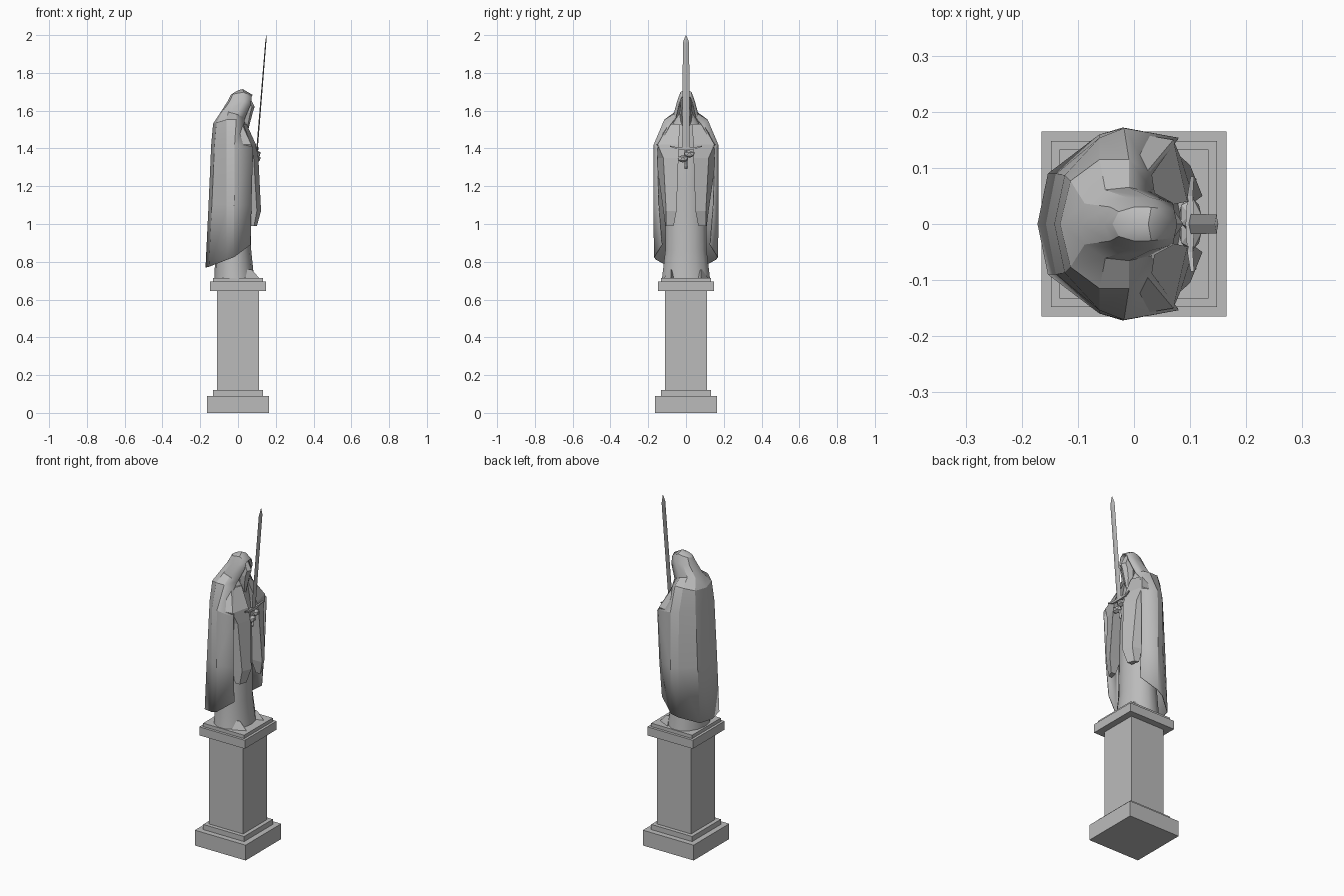
import bpy, math
from mathutils import Matrix, Vector

cube = bpy.data.objects.get("Cube")
if cube:
    bpy.data.objects.remove(cube, do_unlink=True)

stone = bpy.data.materials.new("grey stone")
stone.use_nodes = True
colour = (0.5, 0.5, 0.5, 1)
stone.diffuse_color = colour
stone.node_tree.nodes["Principled BSDF"].inputs["Base Color"].default_value = colour


def finish(obj, name, smooth=None):
    """Name the part, give it the stone colour and optional smooth shading."""
    obj.name = name
    obj.data.materials.clear()
    obj.data.materials.append(stone)
    if smooth:
        bpy.ops.object.select_all(action='DESELECT')
        obj.select_set(True)
        bpy.context.view_layer.objects.active = obj
        bpy.ops.object.shade_smooth_by_angle(angle=math.radians(smooth))
    return obj


def loft(name, rings, closed=True, caps=True, smooth=None):
    """Skin a stack of rings that all have the same number of points."""
    n = len(rings[0])
    verts = [p for ring in rings for p in ring]
    faces = []
    for r in range(len(rings) - 1):
        for i in range(n if closed else n - 1):
            j = (i + 1) % n
            faces.append((r * n + i, r * n + j, (r + 1) * n + j, (r + 1) * n + i))
    if caps:
        faces.append(tuple(reversed(range(n))))
        faces.append(tuple(range(len(verts) - n, len(verts))))
    mesh = bpy.data.meshes.new(name)
    mesh.from_pydata(verts, [], faces)
    mesh.validate()
    obj = bpy.data.objects.new(name, mesh)
    bpy.context.collection.objects.link(obj)
    return finish(obj, name, smooth)


def mirror(obj):
    mod = obj.modifiers.new("Mirror", 'MIRROR')
    mod.use_axis = (False, True, False)
    mod.merge_threshold = 0.0005
    return mod


def block(name, half, low, high):
    bpy.ops.mesh.primitive_cube_add(size=1, location=(0, 0, (low + high) / 2))
    obj = bpy.context.object
    obj.data.transform(Matrix.Diagonal((half * 2, half * 2, high - low, 1)))
    finish(obj, name)


# Pedestal
block("pedestal_base", 0.165, 0, 0.09)
block("pedestal_step", 0.133, 0.09, 0.12)
block("pedestal_shaft", 0.11, 0.12, 0.645)
block("pedestal_cap", 0.148, 0.645, 0.695)
block("pedestal_top", 0.133, 0.695, 0.715)


# Inner robe: oval sections given as height, back, front, half width
def oval(z, back, front, width, sides=14):
    mid, reach = (back + front) / 2, (front - back) / 2
    angles = [math.tau * i / sides for i in range(sides)]
    return [(mid + reach * math.cos(a), width * math.sin(a), z) for a in angles]


loft("inner_robe", [oval(*s) for s in (
    (0.715, -0.125, 0.085, 0.13),
    (0.86, -0.12, 0.07, 0.112),
    (1.2, -0.11, 0.065, 0.11),
    (1.42, -0.1, 0.055, 0.11),
    (1.52, -0.09, 0.045, 0.08),
    (1.58, -0.06, 0.03, 0.04))], smooth=40)

# Cloak and hood: half sections from the spine round to the front edge
cloak = loft("hooded_cloak", [
    [(-.168, 0, .77), (-.15, .088, .775), (-.06, .155, .81), (-.02, .166, .825), (.065, .125, .89)],
    [(-.152, 0, 1.1), (-.135, .088, 1.1), (-.06, .156, 1.1), (-.02, .168, 1.1), (.07, .142, 1.1)],
    [(-.138, 0, 1.42), (-.12, .085, 1.42), (-.06, .15, 1.42), (-.018, .167, 1.42), (.078, .15, 1.4)],
    [(-.128, 0, 1.53), (-.11, .075, 1.535), (-.06, .112, 1.55), (-.01, .112, 1.55), (.03, .085, 1.52)],
    [(-.095, 0, 1.58), (-.085, .035, 1.585), (-.05, .058, 1.59), (-.01, .062, 1.58), (.035, .052, 1.56)],
    [(-.05, 0, 1.65), (-.04, .028, 1.65), (-.01, .043, 1.65), (.03, .043, 1.65), (.068, .034, 1.635)],
    [(-.035, 0, 1.68), (-.025, .02, 1.685), (.0, .027, 1.69), (.03, .027, 1.695), (.07, .022, 1.67)],
    [(-.03, 0, 1.685), (-.015, 0, 1.695), (.005, 0, 1.705), (.025, 0, 1.71), (.075, 0, 1.68)],
], closed=False, caps=False, smooth=22)
mirror(cloak)
shell = cloak.modifiers.new("Cloth thickness", 'SOLIDIFY')
shell.thickness = 0.004

# Wide hanging sleeves, running from the shoulder to the low tip
mirror(loft("sleeves", [[(x, y, z) for x, y in ring] for z, ring in (
    (0.99, ((.07, .065), (.06, .11), (.085, .105), (.1, .065))),
    (1.07, ((.05, .05), (.04, .12), (.1, .105), (.122, .05))),
    (1.35, ((.02, .045), (-.02, .16), (.083, .12), (.108, .04))),
    (1.42, ((.0, .05), (-.02, .165), (.07, .15), (.095, .04))),
    (1.53, ((-.02, .04), (-.02, .112), (.02, .09), (.045, .03))))]))

# Face and beard under the hood
loft("face_and_beard", [oval(*s, sides=8) for s in (
    (1.48, 0.03, 0.05, 0.01),
    (1.54, 0.0, 0.065, 0.028),
    (1.59, -0.01, 0.078, 0.034),
    (1.62, -0.01, 0.088, 0.03),
    (1.66, -0.01, 0.068, 0.028),
    (1.69, 0.0, 0.05, 0.016))])

# Shoe tips
mirror(loft("shoe_tips", [
    [(.04, .055, .715), (.112, .08, .715), (.04, .115, .715)],
    [(.05, .075, .76), (.07, .08, .76), (.05, .085, .76)]]))

# Sword, leaning forward: every part is a stack of flat diamonds on its axis
pommel, tip = Vector((0.092, 0, 1.29)), Vector((0.15, 0, 2))
axis = tip - pommel


def diamond(z, thick, width):
    centre = pommel + axis * ((z - pommel.z) / axis.z)
    return [centre + Vector(p) for p in
            ((thick, 0, 0), (0, width, 0), (-thick, 0, 0), (0, -width, 0))]


loft("sword_blade", [diamond(*s) for s in (
    (1.4, .004, .018), (1.96, .003, .017), (1.999, .0005, .002))])
loft("sword_grip", [diamond(*s) for s in (
    (1.29, .005, .006), (1.305, .01, .012), (1.315, .006, .007), (1.4, .006, .008))])
mirror(loft("sword_guard", [
    [(x + dx, y, z + dz) for dx, dz in ((-h, -h), (h, -h), (h, h), (-h, h))]
    for x, y, z, h in ((.1, 0, 1.4, .008), (.1, .05, 1.402, .005), (.104, .085, 1.412, .003))]))

# Clasped hands around the grip
for side, height in ((1, 1.37), (-1, 1.345)):
    bpy.ops.mesh.primitive_ico_sphere_add(subdivisions=1, radius=1)
    hand = bpy.context.object
    hand.data.transform(Matrix.Translation((0.1, side * 0.017, height))
                        @ Matrix.Diagonal((0.022, 0.032, 0.02, 1)))
    finish(hand, "left_hand" if side > 0 else "right_hand")
